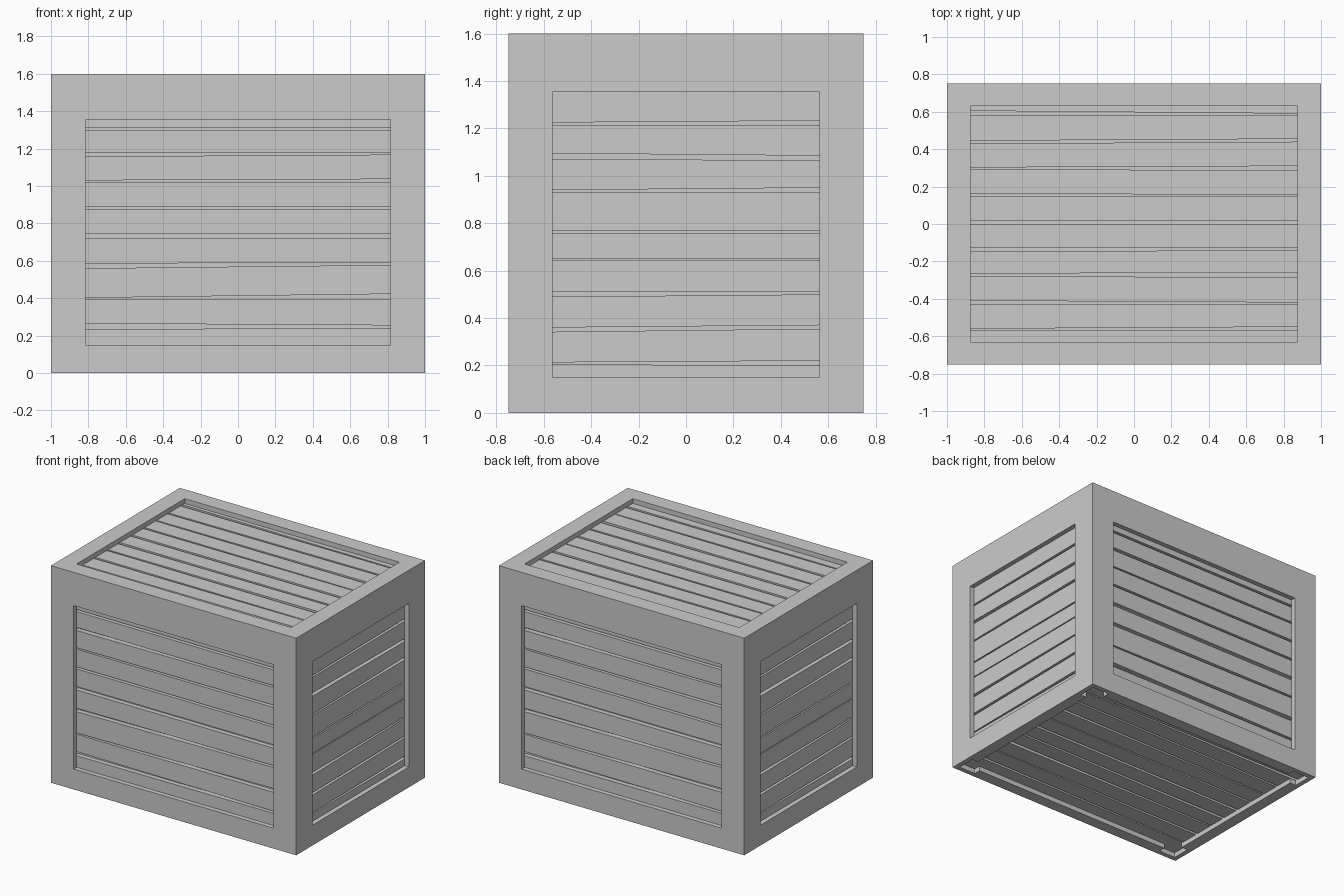
import bpy, bmesh
from mathutils import Vector

if "Cube" in bpy.data.objects:
    bpy.data.objects.remove(bpy.data.objects["Cube"])

T = 0.035            # frame board thickness
S = 0.05             # slat thickness
X, Y, Z = 1.0, 0.75, 1.6

# Each side maps (across, along, depth below the outer face) to space
SIDES = {
    "front": lambda u, v, d: (u, -Y + d, v),
    "back": lambda u, v, d: (-u, Y - d, v),
    "right": lambda u, v, d: (X - d, u, v),
    "left": lambda u, v, d: (-X + d, -u, v),
    "top": lambda u, v, d: (u, v, Z - d),
    "floor": lambda u, v, d: (u, v, d),
}


def finish(bm, name):
    bmesh.ops.remove_doubles(bm, verts=bm.verts, dist=1e-5)
    bmesh.ops.recalc_face_normals(bm, faces=bm.faces)
    mesh = bpy.data.meshes.new(name)
    bm.to_mesh(mesh)
    bm.free()
    ob = bpy.data.objects.new(name, mesh)
    bpy.context.collection.objects.link(ob)
    return ob


def ring(bm, place, u, v0, v1, d):
    return [bm.verts.new(place(a, b, d))
            for a, b in ((-u, v0), (u, v0), (u, v1), (-u, v1))]


def bridge(bm, a, b, edges=range(4)):
    for i in edges:
        j = (i + 1) % 4
        bm.faces.new((a[i], a[j], b[j], b[i]))


# Outer frame: five bordered openings joined along the corners
bm = bmesh.new()


def frame_side(side, w, v0, v1, ow, o0, o1):
    p = SIDES[side]
    is_top = side == "top"
    outer = ring(bm, p, w, v0, v1, 0)
    hole = ring(bm, p, ow, o0, o1, 0)
    hole_in = ring(bm, p, ow, o0, o1, T)
    outer_in = ring(bm, p, w - T, v0 + (T if is_top else 0), v1 - T, T)
    bridge(bm, outer, hole)
    bridge(bm, hole, hole_in)
    bridge(bm, hole_in, outer_in)
    if not is_top:                       # bottom rim
        bridge(bm, outer_in, outer, [0])


for s in ("front", "back"):
    frame_side(s, X, 0, Z, 0.815, 0.15, 1.355)
for s in ("right", "left"):
    frame_side(s, Y, 0, Z, 0.5625, 0.15, 1.355)
frame_side("top", X, -Y, Y, 0.875, -0.63, 0.63)
finish(bm, "crate_frame")


# Slats: gaps are (low left, high left, low right, high right)
def slats(side, w, v0, v1, gaps):
    p = SIDES[side]
    bm = bmesh.new()
    lo = [(v0, v0)] + [(g[1], g[3]) for g in gaps]
    hi = [(g[0], g[2]) for g in gaps] + [(v1, v1)]
    for (a, b), (c, e) in zip(lo, hi):
        rings = [[bm.verts.new(p(u, v, d)) for u, v in
                  ((-w, a), (w, b), (w, e), (-w, c))] for d in (T, T + S)]
        bridge(bm, *rings)
        bm.faces.new(rings[0])
        bm.faces.new(rings[1])
    finish(bm, side + "_slats")


long_gaps = [(.235, .265, .24, .255), (.393, .402, .395, .423),
             (.56, .585, .578, .592), (.72, .745, .72, .745),
             (.875, .89, .875, .89), (1.02, 1.03, 1.02, 1.037),
             (1.158, 1.18, 1.168, 1.18), (1.297, 1.313, 1.297, 1.313)]
short_gaps = [(.205, .213, .2, .22), (.342, .36, .355, .37),
              (.49, .51, .5, .51), (.76 - .117, .65, .643, .65),
              (.76, .77, .76, .77), (.93, .94, .93, .95),
              (1.072, 1.095, 1.065, 1.085), (1.212, 1.225, 1.215, 1.233)]
top_gaps = [(-.57, -.56, -.57, -.55), (-.43, -.41, -.428, -.42),
            (-.277, -.265, -.287, -.26), (-.147, -.125, -.14, -.125),
            (0, .02, 0, .02), (.147, .163, .147, .155),
            (.292, .302, .288, .31), (.43, .445, .44, .455),
            (.582, .605, .58, .59)]
for s in ("front", "back"):
    slats(s, 0.83, 0, Z - T - 0.01, long_gaps)
for s in ("right", "left"):
    slats(s, 0.58, 0, Z - T - 0.01, short_gaps)
slats("top", 0.89, -0.66, 0.66, top_gaps)
slats("floor", X - T, -Y + T, Y - T, top_gaps)

# Solid core seen through the gaps
bm = bmesh.new()
k = T + 0.035
bmesh.ops.create_cube(bm, size=1)
for v in bm.verts:
    v.co = Vector((v.co.x * 2 * (X - k), v.co.y * 2 * (Y - k),
                   Z / 2 + v.co.z * (Z - 2 * k)))
finish(bm, "inner_core")
